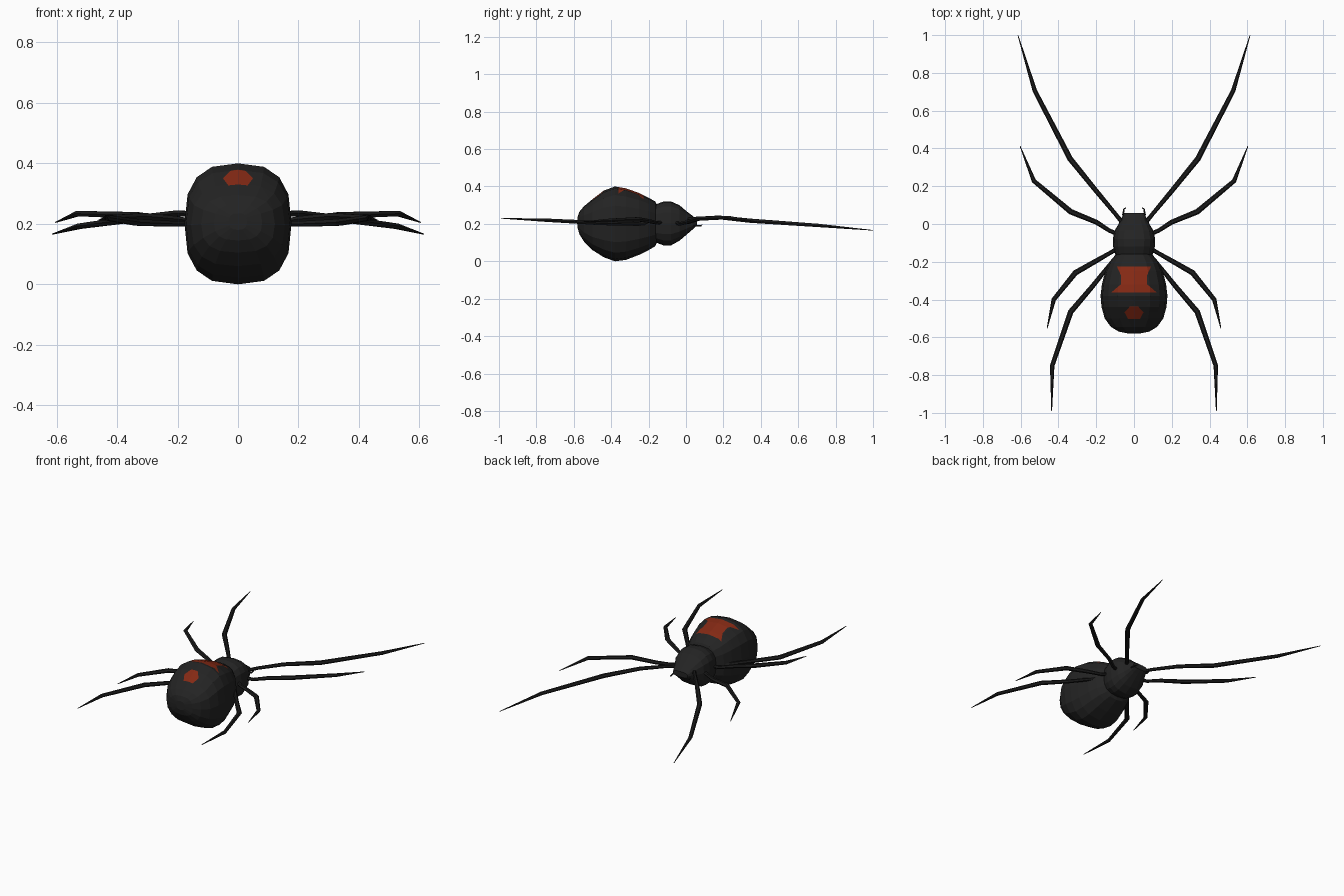
import bpy, bmesh
from math import sin, cos, tau, copysign
from mathutils import Vector

cube = bpy.data.objects.get("Cube")
if cube:
    bpy.data.objects.remove(cube, do_unlink=True)


def material(name, rgb):
    m = bpy.data.materials.new(name)
    m.use_nodes = True
    m.diffuse_color = (*rgb, 1)
    m.node_tree.nodes["Principled BSDF"].inputs["Base Color"].default_value = (*rgb, 1)
    return m


body_black = material("body_black", (0.017, 0.017, 0.017))
leg_black = material("leg_black", (0.011, 0.011, 0.011))
mark_red = material("mark_red", (0.23, 0.022, 0.007))


def loft(rings):
    """Skin a list of equal rings and cap both ends."""
    bm = bmesh.new()
    loops = [[bm.verts.new(p) for p in ring] for ring in rings]
    n = len(loops[0])
    for a, b in zip(loops, loops[1:]):
        for i in range(n):
            j = (i + 1) % n
            bm.faces.new((a[i], a[j], b[j], b[i]))
    bm.faces.new(loops[0])
    bm.faces.new(loops[-1])
    bmesh.ops.recalc_face_normals(bm, faces=bm.faces)
    return bm


def finish(bm, name, *mats):
    mesh = bpy.data.meshes.new(name)
    bm.to_mesh(mesh)
    bm.free()
    for m in mats:
        mesh.materials.append(m)
    obj = bpy.data.objects.new(name, mesh)
    bpy.context.collection.objects.link(obj)
    return obj


def soft(v, power=0.75):
    return copysign(abs(v) ** power, v) if abs(v) > 1e-6 else 0.0


def body(profile, sides=16):
    """Rounded-square rings along y from (y, half width, bottom, top)."""
    rings = []
    for y, w, low, high in profile:
        mid, h = (low + high) / 2, (high - low) / 2
        rings.append([(w * soft(sin(tau * i / sides)), y,
                       mid + h * soft(cos(tau * i / sides))) for i in range(sides)])
    return loft(rings)


def cut_mark(bm, outline):
    """Cut a symmetric outline of (half width, y) into the top and paint it."""
    y_max, y_min = outline[0][1], outline[-1][1]

    def cut(point, normal):
        faces = [f for f in bm.faces if f.normal.z > 0.2
                 and any(v.co.y < y_max + 0.01 for v in f.verts)
                 and any(v.co.y > y_min - 0.01 for v in f.verts)]
        geom = set(faces)
        for f in faces:
            geom.update(f.verts)
            geom.update(f.edges)
        bmesh.ops.bisect_plane(bm, geom=list(geom), plane_co=point, plane_no=normal, dist=1e-5)
        bm.normal_update()

    for _, y in outline:
        cut((0, y, 0), (0, 1, 0))
    for (xa, ya), (xb, yb) in zip(outline, outline[1:]):
        for side in (1, -1):
            cut((side * xa, ya, 0), (ya - yb, side * (xb - xa), 0))
    for f in bm.faces:
        c = f.calc_center_median()
        for (xa, ya), (xb, yb) in zip(outline, outline[1:]):
            if f.normal.z > 0.2 and yb < c.y < ya:
                if abs(c.x) < xa + (xb - xa) * (ya - c.y) / (ya - yb):
                    f.material_index = 1


# Abdomen with hourglass mark and rear spot
bm = body([
    (-0.58, 0.03, 0.18, 0.235), (-0.57, 0.08, 0.145, 0.265), (-0.545, 0.122, 0.105, 0.295),
    (-0.50, 0.155, 0.06, 0.332), (-0.44, 0.172, 0.022, 0.378), (-0.38, 0.177, 0.0, 0.40),
    (-0.32, 0.17, 0.008, 0.39), (-0.25, 0.152, 0.035, 0.365), (-0.20, 0.13, 0.06, 0.34),
    (-0.165, 0.1, 0.08, 0.32), (-0.14, 0.06, 0.13, 0.27)])
cut_mark(bm, [(0.09, -0.226), (0.07, -0.27), (0.07, -0.32), (0.12, -0.362)])
cut_mark(bm, [(0.022, -0.437), (0.05, -0.468), (0.032, -0.502)])
finish(bm, "abdomen", body_black, mark_red)

# Head and thorax
finish(body([
    (-0.20, 0.08, 0.12, 0.28), (-0.16, 0.10, 0.10, 0.305), (-0.12, 0.11, 0.085, 0.32),
    (-0.08, 0.112, 0.085, 0.32), (-0.035, 0.103, 0.11, 0.30), (0.0, 0.082, 0.14, 0.27),
    (0.035, 0.064, 0.17, 0.243), (0.058, 0.052, 0.19, 0.225)]), "thorax", body_black)


def limb(name, path, radii, side, sides=6):
    """Tapered tube along a path, mirrored by side."""
    pts = [Vector((side * x, y, z)) for x, y, z in path]
    rings = []
    for i, p in enumerate(pts):
        before = (p - pts[i - 1]).normalized() if i else Vector()
        after = (pts[i + 1] - p).normalized() if i + 1 < len(pts) else Vector()
        along = (before + after).normalized()
        across = along.cross(Vector((0, 0, 1))).normalized()
        up = across.cross(along)
        rings.append([p + radii[i] * (across * cos(tau * k / sides) + 0.85 * up * sin(tau * k / sides))
                      for k in range(sides)])
    finish(loft(rings), name, leg_black)


legs = {
    "front_leg": [(0.04, -0.02, 0.22), (0.10, 0.055, 0.23), (0.20, 0.175, 0.235),
                  (0.338, 0.345, 0.217), (0.525, 0.705, 0.192), (0.614, 0.998, 0.166)],
    "second_leg": [(0.07, -0.06, 0.21), (0.13, -0.035, 0.20), (0.20, 0.01, 0.21),
                   (0.335, 0.065, 0.228), (0.53, 0.228, 0.234), (0.603, 0.412, 0.205)],
    "third_leg": [(0.07, -0.12, 0.21), (0.13, -0.155, 0.205), (0.20, -0.195, 0.215),
                  (0.31, -0.258, 0.225), (0.425, -0.40, 0.22), (0.46, -0.552, 0.212)],
    "rear_leg": [(0.07, -0.15, 0.21), (0.14, -0.23, 0.20), (0.22, -0.33, 0.2),
                 (0.335, -0.465, 0.205), (0.433, -0.75, 0.22), (0.436, -0.99, 0.23)],
}
palp = [(0.05, 0.03, 0.195), (0.058, 0.05, 0.19), (0.053, 0.08, 0.19), (0.042, 0.086, 0.195)]

# Legs and small hooked feelers on both sides
for side, label in ((1, "left"), (-1, "right")):
    for name, path in legs.items():
        limb(label + "_" + name, path, [0.012, 0.011, 0.013, 0.015, 0.012, 0.002], side)
    limb(label + "_feeler", palp, [0.005, 0.005, 0.004, 0.002], side)
